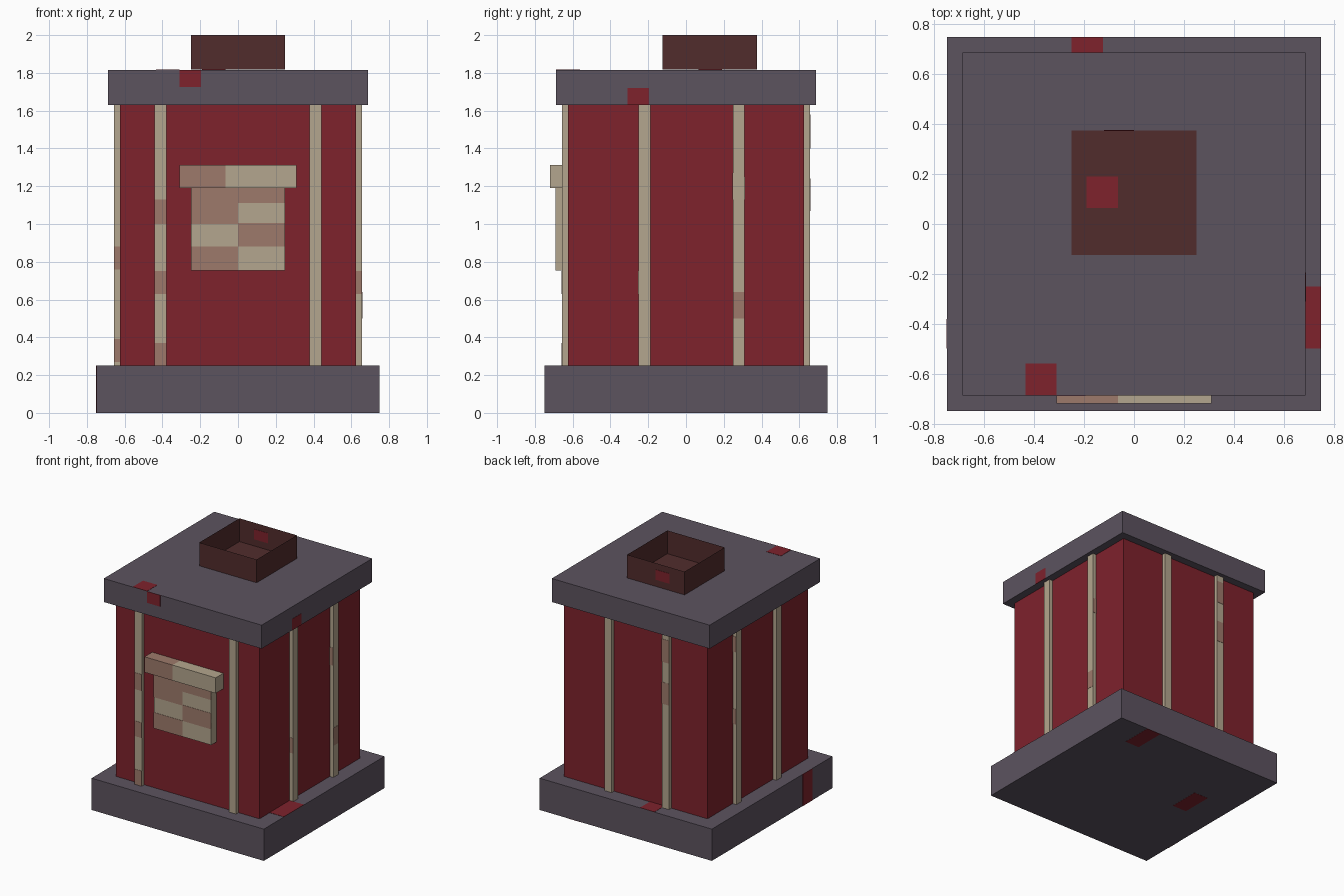
import bpy, bmesh
from math import radians
from mathutils import Matrix, Vector

cube = bpy.data.objects.get("Cube")
if cube:
    bpy.data.objects.remove(cube, do_unlink=True)


def material(name, rgb):
    """Flat colour given as 0-255 display values, stored as linear."""
    linear = [((c / 255 + 0.055) / 1.055) ** 2.4 for c in rgb]
    m = bpy.data.materials.new(name)
    m.use_nodes = True
    m.diffuse_color = (*linear, 1)
    m.node_tree.nodes["Principled BSDF"].inputs["Base Color"].default_value = (*linear, 1)
    return m


RED = material("brick red", (126, 34, 44))
GREY = material("slate grey", (92, 83, 95))
CREAM = material("cream trim", (180, 166, 142))
WORN = material("worn trim", (157, 122, 107))
BROWN = material("dark brown", (81, 44, 44))


def box(name, mat, x, y, z, turn=0, open_top=False):
    """Box from three (low, high) ranges, turned about the vertical axis."""
    bm = bmesh.new()
    bmesh.ops.create_cube(bm, size=1)
    lo, hi = Vector((x[0], y[0], z[0])), Vector((x[1], y[1], z[1]))
    move = Matrix.Translation((lo + hi) / 2) @ Matrix.Diagonal((*(hi - lo), 1))
    bm.transform(Matrix.Rotation(radians(turn), 4, "Z") @ move)
    if open_top:
        bm.normal_update()
        top = [f for f in bm.faces if f.normal.z > 0.9]
        bmesh.ops.delete(bm, geom=top, context="FACES_ONLY")
    mesh = bpy.data.meshes.new(name)
    bm.to_mesh(mesh)
    bm.free()
    mesh.materials.append(mat)
    obj = bpy.data.objects.new(name, mesh)
    bpy.context.collection.objects.link(obj)
    return obj


def around(v, half=0.002):
    """Thin range straddling a surface, for painted plates."""
    return (v - half, v + half)


BASE, BODY, ROOF = 0.75, 0.625, 0.6875
BASE_TOP, EAVE, ROOF_TOP = 0.25, 1.63, 1.815

# Main blocks
box("base", GREY, (-BASE, BASE), (-BASE, BASE), (0, BASE_TOP))
box("body", RED, (-BODY, BODY), (-BODY, BODY), (BASE_TOP, EAVE))
box("roof", GREY, (-ROOF, ROOF), (-ROOF, ROOF), (EAVE, ROOF_TOP))
box("chimney", BROWN, (-0.25, 0.25), (-0.125, 0.375), (ROOF_TOP + 0.002, 2), open_top=True)

# Vertical trim strips, two per wall: turn -> offsets along the wall
HALF, OUT = 0.031, BODY + 0.031
FRONT, RIGHT, BACK, LEFT = 0, 90, 180, 270
strips = {FRONT: (-0.41, 0.41), RIGHT: (-0.22, 0.28), BACK: (-0.22, 0.28), LEFT: (-0.28, 0.22)}
for turn, offsets in strips.items():
    for u in offsets:
        box("trim_strip", CREAM, (u - HALF, u + HALF), (-OUT, -BODY), (BASE_TOP, EAVE), turn)

# Worn patches on the strips: wall, strip, face (0 outer, -1 / 1 sides), heights
worn = [
    (FRONT, 0, 0, 0.25, 0.37), (FRONT, 0, 0, 0.63, 0.75), (FRONT, 0, 0, 1.0, 1.13),
    (RIGHT, 0, -1, 0.63, 0.75), (RIGHT, 1, 0, 0.5, 0.64),
    (RIGHT, 1, -1, 1.13, 1.27), (RIGHT, 1, 1, 1.13, 1.25),
    (BACK, 1, 0, 1.4, 1.58), (BACK, 1, 0, 1.07, 1.24),
    (LEFT, 0, -1, 1.45, 1.57), (LEFT, 0, -1, 0.88, 1.0),
    (LEFT, 1, 1, 0.27, 0.39), (LEFT, 1, 1, 0.76, 0.88),
]
for turn, index, side, low, high in worn:
    u = strips[turn][index]
    if side:
        box("worn_strip_side", WORN, around(u + side * HALF), (-OUT, -BODY), (low, high), turn)
    else:
        box("worn_strip_face", WORN, (u - HALF, u + HALF), around(-OUT), (low, high), turn)

# Front window panel and its lintel
box("window_panel", CREAM, (-0.25, 0.25), (-0.69, -BODY), (0.755, 1.19))
box("lintel_right", WORN, (-0.31, -0.065), (-0.72, -BODY), (1.19, 1.312))
box("lintel_left", CREAM, (-0.065, 0.31), (-0.72, -BODY), (1.19, 1.312))
for x, z in [((-0.25, 0), (1.0, 1.19)), ((0, 0.25), (1.11, 1.19)),
             ((-0.25, 0), (0.755, 0.88)), ((0, 0.25), (0.88, 1.005))]:
    box("worn_panel_patch", WORN, x, around(-0.69), z)

# Red patches showing through the grey and brown parts
red_patches = [
    ((-0.31, -0.195), around(-ROOF), (1.725, ROOF_TOP)),
    ((-0.435, -0.31), (-ROOF, -0.56), around(ROOF_TOP)),
    (around(ROOF), (-0.31, -0.195), (EAVE, 1.72)),
    ((BODY, BASE), (-0.5, -0.25), around(BASE_TOP)),
    ((-0.25, -0.125), (BODY, BASE), around(BASE_TOP)),
    (around(-BASE), (-0.5, -0.38), (0, BASE_TOP)),
    ((0.375, 0.5), (0.5, BASE), (0 - 0.001, 0.002)),
    ((-0.5, -0.375), (0, 0.25), (0 - 0.001, 0.002)),
    ((-0.12, 0), around(0.375), (1.87, 1.95)),
    ((-0.19, -0.065), (0.065, 0.19), around(ROOF_TOP + 0.003)),
]
for x, y, z in red_patches:
    box("red_patch", RED, x, y, z)
